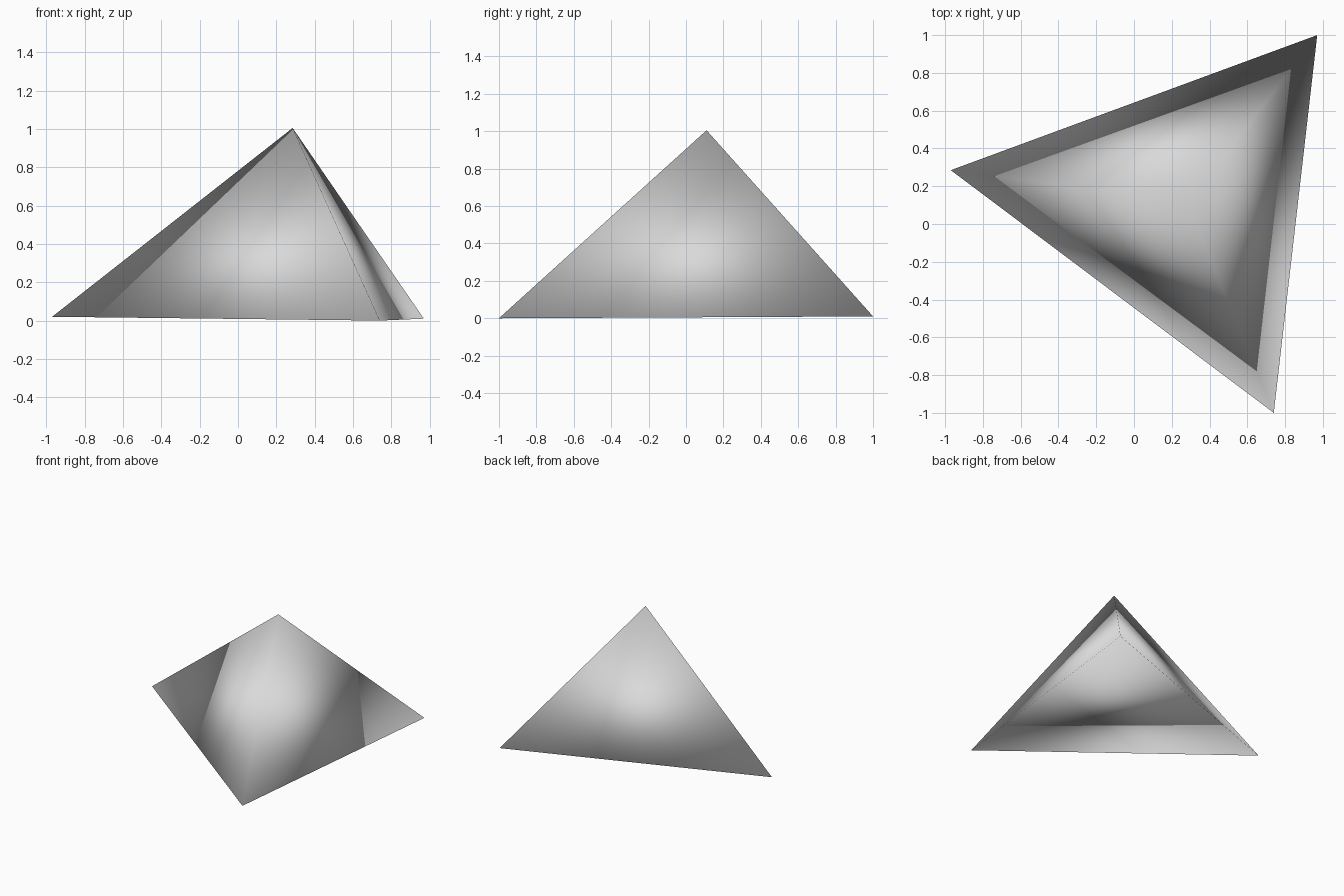
import bpy
import bmesh

cube = bpy.data.objects.get("Cube")
if cube:
    bpy.data.objects.remove(cube, do_unlink=True)

# Plain grey surface
grey = bpy.data.materials.new("plain_grey")
grey.use_nodes = True
colour = (0.7, 0.7, 0.7, 1.0)
grey.diffuse_color = colour
grey.node_tree.nodes["Principled BSDF"].inputs["Base Color"].default_value = colour

# Irregular three-sided pyramid: base corners and apex
base_points = [(-0.97, 0.285, 0.02), (0.74, -1.0, 0.0), (0.97, 1.0, 0.01)]
apex_point = (0.285, 0.11, 1.005)

bm = bmesh.new()
base = [bm.verts.new(p) for p in base_points]
apex = bm.verts.new(apex_point)
bm.faces.new(reversed(base))
for i in range(3):
    bm.faces.new((base[i], base[(i + 1) % 3], apex))
bmesh.ops.recalc_face_normals(bm, faces=bm.faces)

# Normals blend across every edge
for face in bm.faces:
    face.smooth = True

mesh = bpy.data.meshes.new("pyramid")
bm.to_mesh(mesh)
bm.free()
mesh.materials.append(grey)
pyramid = bpy.data.objects.new("pyramid", mesh)
bpy.context.collection.objects.link(pyramid)
